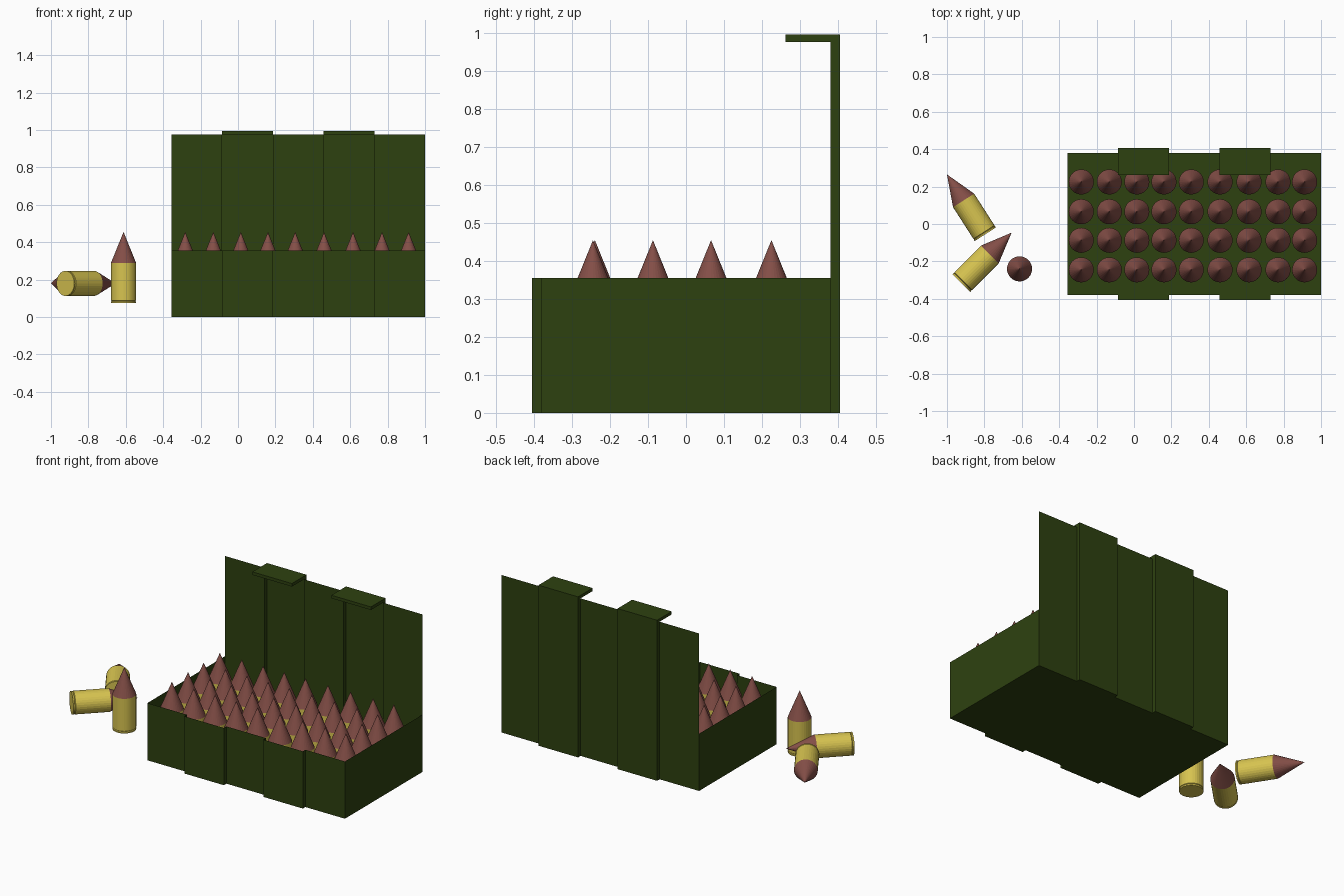
import bpy, bmesh, math
from mathutils import Vector

cube = bpy.data.objects.get("Cube")
if cube:
    bpy.data.objects.remove(cube, do_unlink=True)


def material(name, rgb):
    m = bpy.data.materials.new(name)
    m.use_nodes = True
    m.diffuse_color = (*rgb, 1)
    m.node_tree.nodes["Principled BSDF"].inputs["Base Color"].default_value = (*rgb, 1)
    return m


GREEN = material("dark green", (0.027, 0.053, 0.005))
BRASS = material("brass yellow", (0.68, 0.55, 0.08))
TIP = material("copper red", (0.23, 0.077, 0.063))


def finish(name, bm, mats):
    mesh = bpy.data.meshes.new(name)
    bm.to_mesh(mesh)
    bm.free()
    for m in mats:
        mesh.materials.append(m)
    obj = bpy.data.objects.new(name, mesh)
    bpy.context.collection.objects.link(obj)
    return obj


# Crate outline: each long side is split in fifths, with two raised ribs
X0, X1, Y, RIB = -0.356, 1.0, 0.38, 0.405
RIM, LID, TOP = 0.355, 0.977, 0.996
xs = [X0 + (X1 - X0) * i / 5 for i in range(6)]


def ribbed_side(side):
    pts = []
    for i in range(5):
        y = side * (RIB if i % 2 else Y)
        pts += [(xs[i], y), (xs[i + 1], y)]
    return pts


def sheet(bm, path, z0, z1):
    low = [bm.verts.new((x, y, z0)) for x, y in path]
    high = [bm.verts.new((x, y, z1)) for x, y in path]
    for i in range(len(path) - 1):
        bm.faces.new((low[i], low[i + 1], high[i + 1], high[i]))
    return low


# Open crate: floor, ribbed front, plain ends
front, back = ribbed_side(-1), ribbed_side(1)
bm = bmesh.new()
loop = [back[0]] + front + [back[-1]]
low = sheet(bm, loop, 0, RIM)
inner = [bm.verts.new((x, y, 0)) for x, y in reversed(back[1:-1])]
bm.faces.new(list(reversed(low + inner)))
finish("crate", bm, [GREEN])

# Ribbed back wall running up into the raised lid
bm = bmesh.new()
sheet(bm, list(reversed(back)), 0, LID)
finish("raised_lid", bm, [GREEN])

# Latch tabs on top of the lid ribs
for n, i in enumerate((1, 3)):
    bm = bmesh.new()
    bmesh.ops.create_cube(bm, size=1)
    for v in bm.verts:
        v.co = (xs[i] if v.co.x < 0 else xs[i + 1],
                0.262 if v.co.y < 0 else RIB,
                LID if v.co.z < 0 else TOP)
    finish(f"latch_tab_{n + 1}", bm, [GREEN])

# Cartridge: lathed profile of (radius, height), groove near the base, pointed tip
R, SIDES, LENGTH = 0.067, 32, 0.38
PROFILE = [(R, 0), (R, 0.008), (R * 0.94, 0.011), (R, 0.014), (R, 0.215)]
bm = bmesh.new()
rings = [[bm.verts.new((r * math.cos(math.tau * k / SIDES),
                        r * math.sin(math.tau * k / SIDES), z))
          for k in range(SIDES)] for r, z in PROFILE]
bm.faces.new(list(reversed(rings[0])))
apex = bm.verts.new((0, 0, LENGTH))
for k in range(SIDES):
    j = (k + 1) % SIDES
    for a, b in zip(rings, rings[1:]):
        bm.faces.new((a[k], a[j], b[j], b[k]))
    bm.faces.new((rings[-1][k], rings[-1][j], apex)).material_index = 1
upright = finish("loose_cartridge_upright", bm, [BRASS, TIP])
upright.location = (-0.612, -0.24, 0.075)


def cartridge(name, base, direction=(0, 0, 1)):
    obj = bpy.data.objects.new(name, upright.data)
    obj.location = base
    obj.rotation_euler = Vector(direction).to_track_quat("Z", "Y").to_euler()
    bpy.context.collection.objects.link(obj)


# Two cartridges lying beside the crate
cartridge("loose_cartridge_back", (-0.795, -0.055, 0.18), (-0.205, 0.32, 0))
cartridge("loose_cartridge_front", (-0.923, -0.315, 0.18), (1, 1, 0))

# Rows of cartridges standing in the crate
for r, y in enumerate((-0.245, -0.087, 0.066, 0.225)):
    for c, x in enumerate((-0.282, -0.132, 0.015, 0.16, 0.306, 0.46, 0.615, 0.77, 0.912)):
        cartridge(f"cartridge_{r + 1}_{c + 1}", (x, y, 0.075))
